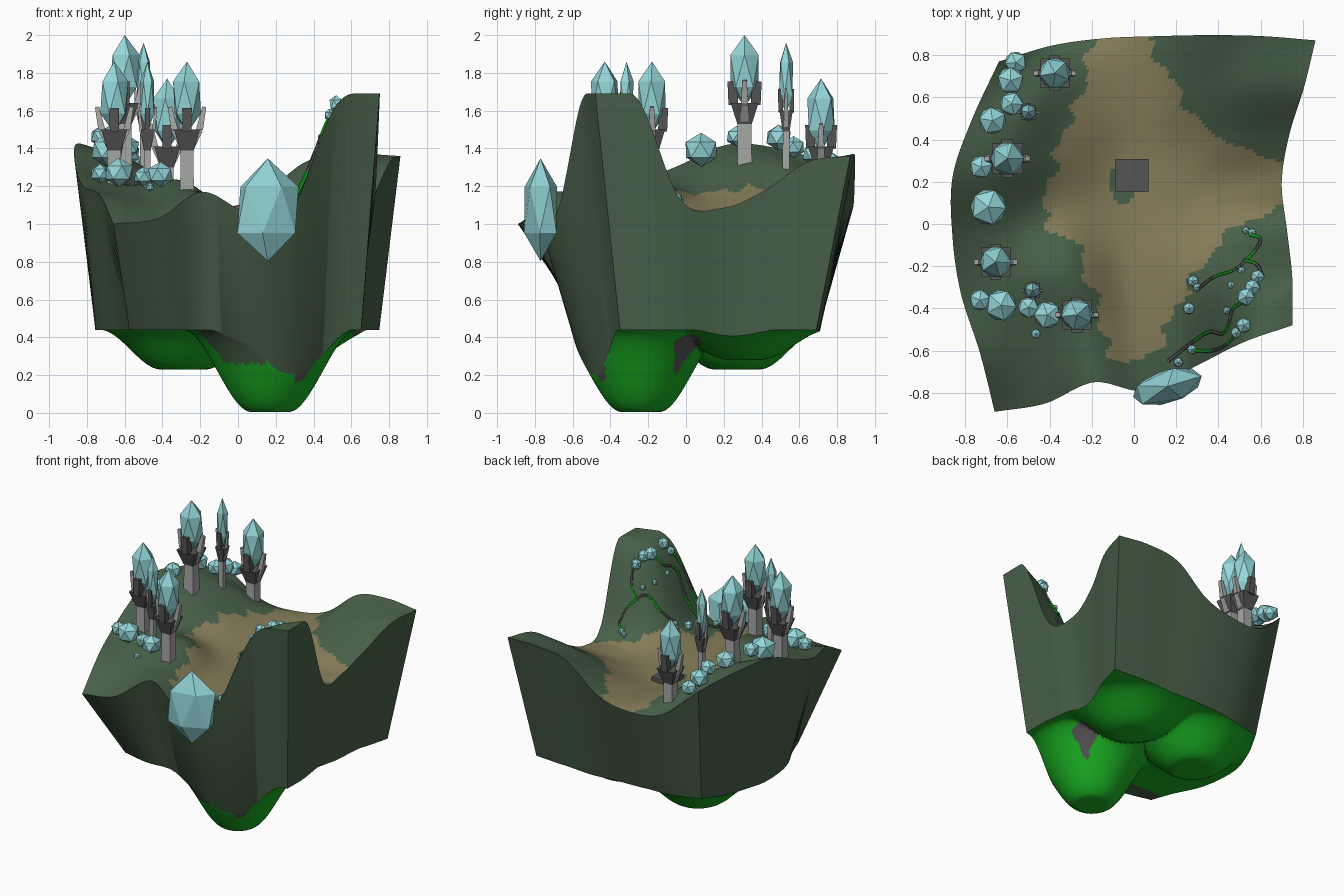
import bpy, bmesh, math, random
from mathutils import Vector, Matrix
from mathutils.bvhtree import BVHTree

if "Cube" in bpy.data.objects:
    bpy.data.objects.remove(bpy.data.objects["Cube"])

random.seed(4)


def material(name, rgb):
    m = bpy.data.materials.new(name)
    m.diffuse_color = (*rgb, 1)
    m.use_nodes = True
    m.node_tree.nodes["Principled BSDF"].inputs["Base Color"].default_value = m.diffuse_color
    return m


MOSS = material("dark moss green", (0.065, 0.118, 0.066))
SAND = material("path tan", (0.235, 0.205, 0.10))
GREEN = material("bright green", (0.010, 0.42, 0.016))
ICE = material("pale ice blue", (0.30, 0.68, 0.70))
BARK = material("light grey bark", (0.38, 0.39, 0.38))
STONE = material("dark grey", (0.09, 0.09, 0.09))


def finish(bm, name, mats):
    bmesh.ops.recalc_face_normals(bm, faces=bm.faces)
    me = bpy.data.meshes.new(name)
    bm.to_mesh(me)
    bm.free()
    for m in mats:
        me.materials.append(m)
    ob = bpy.data.objects.new(name, me)
    bpy.context.collection.objects.link(ob)
    return ob


def spline(vals, t):
    """Catmull-Rom through evenly spaced values, t in 0..1."""
    n = len(vals) - 1
    i = min(int(t * n), n - 1)
    f = t * n - i
    b, c = vals[i], vals[i + 1]
    a = vals[i - 1] if i > 0 else 2 * b - c
    d = vals[i + 2] if i + 2 <= n else 2 * c - b
    return b + 0.5 * f * (c - a + f * (2 * a - 5 * b + 4 * c - d + f * (3 * (b - c) + d - a)))


# ---- island outline (four edges) and top heights, front row first
FX, FY = [-.66, -.42, -.19, .05, .28, .52, .75], [-.89, -.85, -.75, -.79, -.68, -.56, -.48]
BX, BY = [-.64, -.39, -.14, .11, .36, .61, .86], [.77, .845, .88, .89, .895, .89, .87]
LX, LY = [-.66, -.73, -.82, -.86, -.86, -.77, -.64], [-.89, -.61, -.33, -.06, .22, .49, .77]
RX, RY = [.75, .75, .725, .70, .735, .805, .86], [-.48, -.255, -.03, .195, .42, .645, .87]
HEIGHT = [[1.00, 1.03, 1.17, 1.06, 1.07, 1.63, 1.70],
          [1.15, 1.12, 1.18, 1.06, 1.10, 1.53, 1.66],
          [1.20, 1.20, 1.23, 1.06, 1.07, 1.14, 1.13],
          [1.30, 1.22, 1.13, 1.04, 1.04, 1.06, 1.085],
          [1.42, 1.33, 1.17, 1.04, 1.07, 1.15, 1.18],
          [1.40, 1.30, 1.13, 1.08, 1.19, 1.30, 1.33],
          [1.32, 1.11, 1.08, 1.14, 1.33, 1.37, 1.36]]


def coons(f, b, l, r, u, v):
    return ((1 - v) * spline(f, u) + v * spline(b, u) + (1 - u) * spline(l, v) + u * spline(r, v)
            - (1 - u) * (1 - v) * f[0] - u * (1 - v) * f[-1] - (1 - u) * v * b[0] - u * v * b[-1])


def top_point(u, v):
    z = spline([spline(row, u) for row in HEIGHT], v)
    return Vector((coons(FX, BX, LX, RX, u, v), coons(FY, BY, LY, RY, u, v), min(z, 1.69)))


# underside lumps: centre x, y, depth, flat radius, outer radius
LUMPS = [(.17, -.24, .435, .10, .46), (-.29, .27, .21, .12, .44), (.28, .31, .16, .08, .45)]


def under_point(p, u, v):
    x, y = p.x * .87, p.y * .77 + .02
    y += .16 * max(0, 1 - u / .35) * max(0, 1 - v / .5)      # tucked front left corner
    dep = 0
    for cx, cy, d, r0, r1 in LUMPS:
        t = min(max((r1 - math.hypot(x - cx, y - cy)) / (r1 - r0), 0), 1)
        dep = max(dep, d * t * t * (3 - 2 * t))
    return Vector((x, y, .44 - dep))


# sandy path: y, left x, right x
PATH = [(-.65, -.09, .06), (-.6, -.13, .1), (-.4, -.16, .2), (-.2, -.25, .31), (-.1, -.25, .4), (0, -.43, .5),
        (.1, -.42, .72), (.28, -.38, .72), (.36, -.36, .55), (.38, -.36, .43), (.5, -.3, .29), (.7, -.22, .17),
        (.95, -.2, .0)]


def on_path(c):
    if math.hypot(c.x + .05, (c.y - .2) * .6) < .065:
        return False
    wob = .02 * math.sin(c.y * 31) + .015 * math.sin(c.y * 53)
    for (y0, a0, b0), (y1, a1, b1) in zip(PATH, PATH[1:]):
        if y0 <= c.y < y1:
            t = (c.y - y0) / (y1 - y0)
            return a0 + t * (a1 - a0) + wob < c.x < b0 + t * (b1 - b0) + wob
    return False


# ---- island: top grid, underside grid and joining wall
N = 80
R = [k / N for k in range(N + 1)]
bm = bmesh.new()
top = [[bm.verts.new(top_point(u, v)) for u in R] for v in R]
low = [[bm.verts.new(under_point(top[j][i].co, R[i], R[j])) for i in range(N + 1)] for j in range(N + 1)]
for j in range(N):
    for i in range(N):
        f = bm.faces.new((top[j][i], top[j][i + 1], top[j + 1][i + 1], top[j + 1][i]))
        f.material_index = int(on_path(f.calc_center_median()))
        f = bm.faces.new((low[j][i], low[j + 1][i], low[j + 1][i + 1], low[j][i + 1]))
        c = f.calc_center_median()
        f.material_index = 2
        if .37 < c.x < .5 and -.06 < c.y < .08 or .3 < c.x < .41 and c.y < -.43 and .16 < c.z < .25:
            f.material_index = 3
        elif c.y < -.42 and c.z > .26:
            f.material_index = 0
ring = ([(0, i) for i in range(N)] + [(j, N) for j in range(N)]
        + [(N, i) for i in range(N, 0, -1)] + [(j, 0) for j in range(N, 0, -1)])
for (a, b), (c, d) in zip(ring, ring[1:] + ring[:1]):
    bm.faces.new((top[a][b], low[a][b], low[c][d], top[c][d]))
bm.normal_update()
ground_bvh = BVHTree.FromBMesh(bm)
island = finish(bm, "island_ground", [MOSS, SAND, GREEN, STONE])
bpy.context.view_layer.objects.active = island
island.select_set(True)
bpy.ops.object.shade_smooth_by_angle(angle=math.radians(35))


def ground(x, y):
    hit = ground_bvh.ray_cast(Vector((x, y, 5)), Vector((0, 0, -1)))[0]
    return hit.z if hit else 1.2


def crystal(bm, c, r, spin=0.0):
    """Stretched icosahedron."""
    m = (Matrix.Translation(c) @ Matrix.Rotation(spin, 4, 'Z') @ Matrix.Diagonal((*r, 1)))
    bmesh.ops.create_icosphere(bm, subdivisions=1, radius=1, matrix=m)


def beam(bm, a, b, r0, r1, n=4, mat=0):
    """Tapered prism from a to b."""
    a, b = Vector(a), Vector(b)
    d = b - a
    q = d.to_track_quat('Z', 'Y').to_matrix().to_4x4()
    m = Matrix.Translation((a + b) / 2) @ q @ Matrix.Rotation(math.pi / n, 4, 'Z')
    vs = bmesh.ops.create_cone(bm, cap_ends=True, segments=n, radius1=r0, radius2=r1,
                               depth=d.length, matrix=m)["verts"]
    for f in {f for v in vs for f in v.link_faces}:
        f.material_index = mat


# ---- trees: x, y, top z, crown radius
TREES = [(-.60, .31, 2.0, .088), (-.50, .53, 1.96, .042), (-.375, .715, 1.77, .082),
         (-.655, -.18, 1.86, .083), (-.48, -.315, 1.86, .042), (-.27, -.43, 1.86, .083)]
for k, (x, y, zt, r) in enumerate(TREES):
    bm = bmesh.new()
    b, w = ground(x, y) - .03, r * .62
    fork = zt - .47
    beam(bm, (x, y, b), (x, y, fork), w, w * .95)
    beam(bm, (x, y, fork), (x, y, zt - .36), w, w * 1.9, 4, 1)
    for s in (1, -1):
        # dark blocks front and back, slim pale prongs left and right
        beam(bm, (x, y + s * r * .68, zt - .37), (x, y + s * r * .72, zt - .245), w * .65, w * .7, 4, 1)
        p = (x + s * r * .8, y, zt - .36)
        beam(bm, (x, y, fork - .02), p, w * .6, w * .5)
        beam(bm, p, (x + s * r * 1.1, y, zt - .24), w * .5, w * .3)
    finish(bm, "tree_trunk_%d" % (k + 1), [BARK, STONE])
    bm = bmesh.new()
    crystal(bm, (x, y, zt - .19), (r, r, .19), k * .4)
    finish(bm, "tree_crown_%d" % (k + 1), [ICE])

# ---- round bushes along the left rim
BUSHES = [(-.56, .765, .058), (-.585, .68, .07), (-.58, .57, .062), (-.67, .49, .072), (-.725, .27, .06),
          (-.69, .08, .095), (-.73, -.36, .055), (-.63, -.385, .082), (-.5, -.395, .055), (-.41, -.43, .072),
          (-.465, -.52, .025)]
bm = bmesh.new()
for x, y, r in BUSHES:
    crystal(bm, (x, y, ground(x, y) + r * .6 + .045), (r, r, r * .95), random.random() * 3)
finish(bm, "rim_bushes", [ICE])

# ---- large ice block hanging on the front edge
bm = bmesh.new()
crystal(bm, (.158, -.77, 1.075), (.19, .088, .272), math.radians(17))
finish(bm, "front_ice_block", [ICE])

# ---- stone slab sunk in the clearing
bm = bmesh.new()
g = ground(-.01, .23)
beam(bm, (-.01, .23, g - .04), (-.01, .23, g + .035), .11, .11)
finish(bm, "stone_slab", [STONE])

# ---- creeping vines on the right hill, with ice buds
VINES = [[(.55, -.05), (.6, -.07), (.57, -.13), (.53, -.17), (.47, -.22), (.38, -.25), (.3, -.31)],
         [(.52, -.17), (.58, -.19), (.6, -.24), (.56, -.29)],
         [(.54, -.36), (.47, -.4), (.45, -.47), (.42, -.52), (.36, -.51), (.29, -.55), (.16, -.65)],
         [(.5, -.5), (.44, -.57), (.37, -.6), (.28, -.6)]]
bm = bmesh.new()
for vine in VINES:
    xs, ys = zip(*vine)
    steps = 4 * (len(vine) - 1)
    pts = [(spline(xs, t / steps), spline(ys, t / steps)) for t in range(steps + 1)]
    pts = [Vector((x, y, ground(x, y) + .012)) for x, y in pts]
    for i, (a, b) in enumerate(zip(pts, pts[1:])):
        beam(bm, a, b, .0085, .0085, 5, 1 if i // 4 % 2 == 0 else 0)
finish(bm, "hill_vines", [STONE, GREEN])
BUDS = [(.53, -.03, .02), (.56, -.04, .022), (.28, -.27, .03), (.3, -.3, .022), (.26, -.4, .032),
        (.585, -.25, .037), (.56, -.3, .042), (.53, -.345, .047), (.52, -.48, .04), (.485, -.515, .03),
        (.275, -.595, .025), (.21, -.655, .025), (.44, -.41, .02), (.46, -.29, .02), (.51, -.22, .02)]
bm = bmesh.new()
for x, y, r in BUDS:
    crystal(bm, (x, y, ground(x, y) + r * .6), (r, r, r * 1.15), random.random() * 3)
finish(bm, "vine_buds", [ICE])
